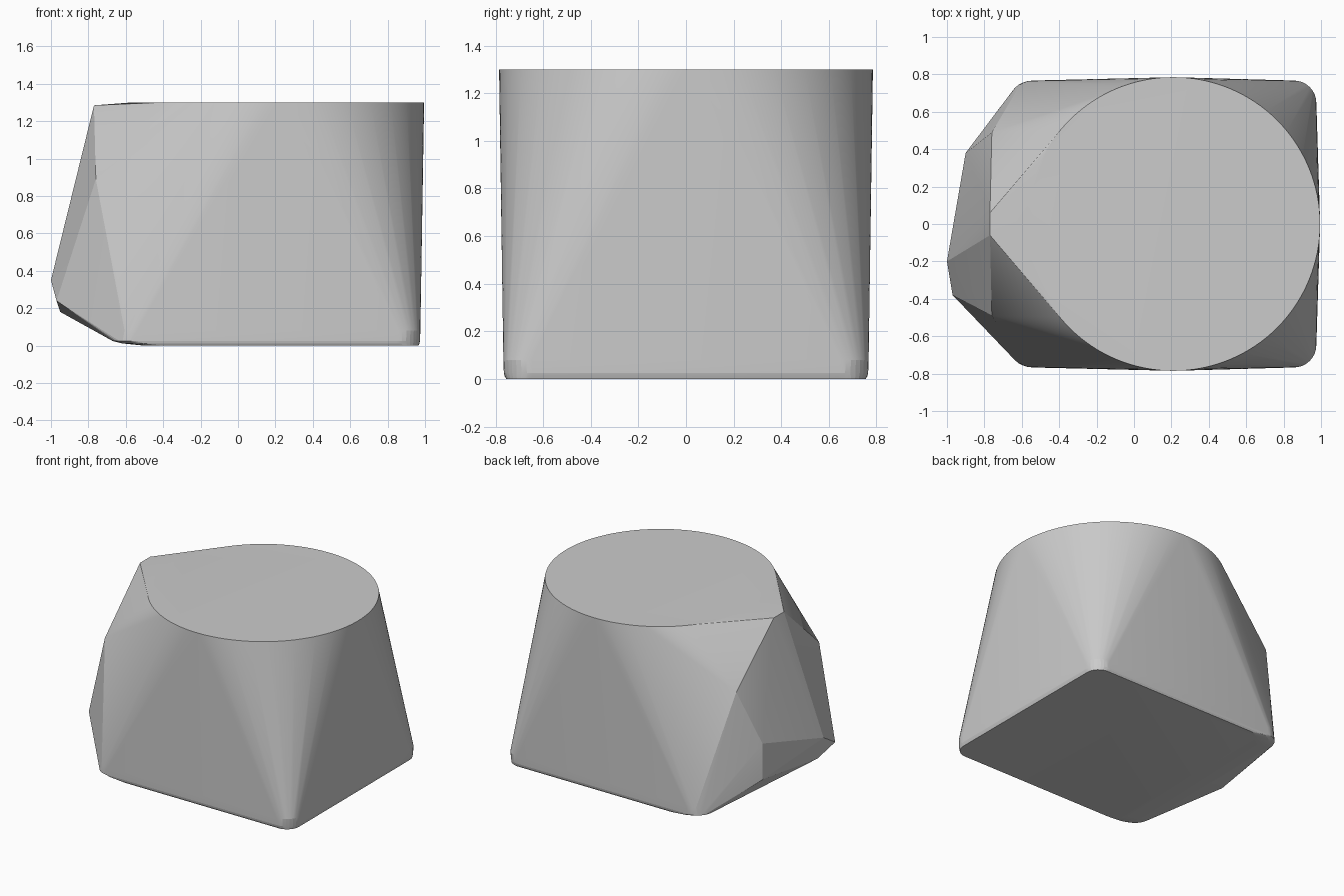
import bpy, bmesh
from math import cos, sin, pi, radians

cube = bpy.data.objects.get("Cube")
if cube:
    bpy.data.objects.remove(cube, do_unlink=True)

# Plain grey
grey = bpy.data.materials.new("plain_grey")
grey.use_nodes = True
colour = (0.6, 0.6, 0.6, 1)
grey.diffuse_color = colour
grey.node_tree.nodes["Principled BSDF"].inputs["Base Color"].default_value = colour


def circle(cx, radius, z, count):
    return [(cx + radius * cos(2 * pi * i / count), radius * sin(2 * pi * i / count), z)
            for i in range(count)]


def rounded_rectangle(left, right, half_width, radius, z, steps=8):
    points = []
    corners = ((right - radius, 1), (left + radius, 1), (left + radius, -1), (right - radius, -1))
    for quarter, (x, side) in enumerate(corners):
        for i in range(steps + 1):
            a = (quarter + i / steps) * pi / 2
            points.append((x + radius * cos(a), side * (half_width - radius) + radius * sin(a), z))
    return points


# Round top rim and rounded-square base with a soft lower edge
points = circle(0.21, 0.785, 1.3, 128)
points += rounded_rectangle(-0.50, 0.965, 0.755, 0.10, 0)
points += rounded_rectangle(-0.62, 0.97, 0.762, 0.12, 0.012)
points += rounded_rectangle(-0.67, 0.973, 0.765, 0.12, 0.025)
points += rounded_rectangle(-0.66, 0.975, 0.767, 0.12, 0.08)

# Faceted nose: paired corners, then the uneven lower ones
for side in (1, -1):
    points += [(-0.77, side * 0.06, 1.285), (-0.76, side * 0.49, 0.89)]
points += [(-0.90, 0.38, 0.50), (-0.90, 0.38, 0.23), (-1.0, -0.20, 0.35),
           (-0.97, -0.38, 0.24), (-0.95, -0.20, 0.18)]

# Wrap everything in one convex shell
bm = bmesh.new()
for p in points:
    bm.verts.new(p)
hull = bmesh.ops.convex_hull(bm, input=bm.verts)
loose = {v for key in ("geom_interior", "geom_unused") for v in hull[key]
         if isinstance(v, bmesh.types.BMVert)}
bmesh.ops.delete(bm, geom=list(loose), context='VERTS')
bmesh.ops.dissolve_limit(bm, angle_limit=radians(0.1), verts=bm.verts, edges=bm.edges)
bmesh.ops.recalc_face_normals(bm, faces=bm.faces)

mesh = bpy.data.meshes.new("hull_body")
bm.to_mesh(mesh)
bm.free()
mesh.materials.append(grey)
body = bpy.data.objects.new("hull_body", mesh)
bpy.context.collection.objects.link(body)
bpy.ops.object.select_all(action='DESELECT')
body.select_set(True)
bpy.context.view_layer.objects.active = body
bpy.ops.object.shade_smooth_by_angle(angle=radians(10))
